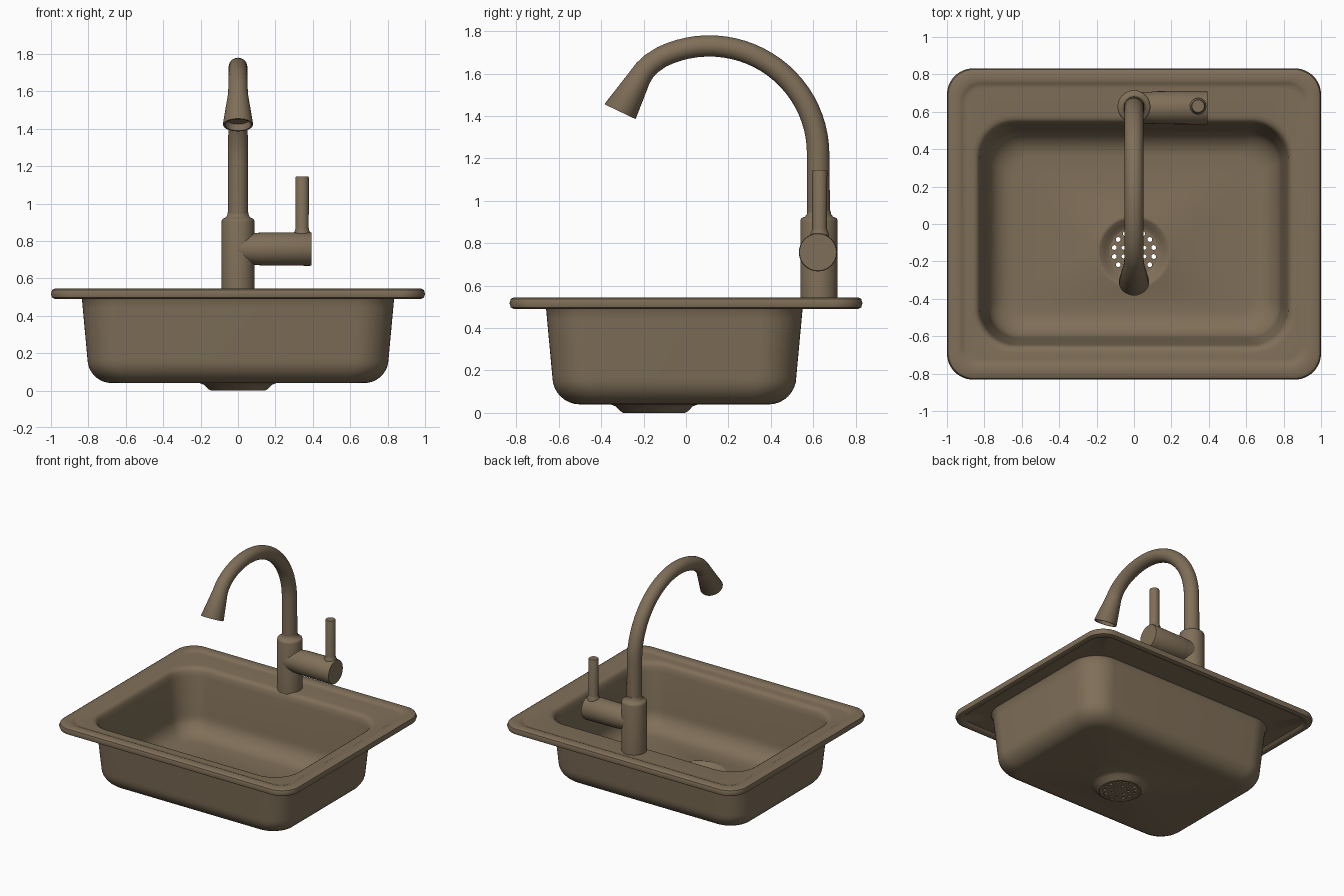
import bpy, bmesh, math
from mathutils import Vector

if "Cube" in bpy.data.objects:
    bpy.data.objects.remove(bpy.data.objects["Cube"])

metal = bpy.data.materials.new("bronze_metal")
metal.diffuse_color = (0.214, 0.159, 0.098, 1)
metal.use_nodes = True
metal.node_tree.nodes["Principled BSDF"].inputs["Base Color"].default_value = metal.diffuse_color


def finish(ob, angle=40):
    ob.data.materials.append(metal)
    bpy.ops.object.select_all(action='DESELECT')
    ob.select_set(True)
    bpy.context.view_layer.objects.active = ob
    bpy.ops.object.shade_smooth_by_angle(angle=math.radians(angle))


def loft(name, rings, loop=False):
    """Skin equal-length rings; cap the ends unless the loft loops back."""
    bm = bmesh.new()
    vs = [[bm.verts.new(p) for p in r] for r in rings]
    n = len(vs[0])
    pairs = list(zip(vs, vs[1:])) + ([(vs[-1], vs[0])] if loop else [])
    for a, b in pairs:
        for i in range(n):
            j = (i + 1) % n
            bm.faces.new((a[i], a[j], b[j], b[i]))
    if not loop:
        bm.faces.new(vs[0])
        bm.faces.new(vs[-1])
    bmesh.ops.remove_doubles(bm, verts=bm.verts, dist=1e-5)
    bmesh.ops.recalc_face_normals(bm, faces=bm.faces)
    me = bpy.data.meshes.new(name)
    bm.to_mesh(me)
    bm.free()
    ob = bpy.data.objects.new(name, me)
    bpy.context.collection.objects.link(ob)
    finish(ob)


def rounded(hx, hy, r, z, cy=0.0, seg=12):
    """Rounded rectangle ring (a circle when hx = hy = r)."""
    pts = []
    for k, (sx, sy) in enumerate(((1, 1), (-1, 1), (-1, -1), (1, -1))):
        for i in range(seg + 1):
            a = math.pi / 2 * (k + i / seg)
            pts.append((sx * (hx - r) + r * math.cos(a),
                        cy + sy * (hy - r) + r * math.sin(a), z))
    return pts


def sweep(name, stations, n=32):
    """Round section along stations of (centre, direction, radius)."""
    rings = []
    for c, t, r in stations:
        t = Vector(t).normalized()
        u = Vector((0, 1, 0)) if abs(t.x) > 0.5 else Vector((1, 0, 0))
        v = t.cross(u)
        rings.append([Vector(c) + r * (math.cos(a) * u + math.sin(a) * v)
                      for a in (2 * math.pi * i / n for i in range(n))])
    loft(name, rings)


# sink basin: one closed skin from drain, up the outside, over the rim, down inside
DY = -0.15


def drain(r, z):
    return rounded(r, r, r, z, DY)


def bowl(d, z):
    return rounded(0.835 - d, 0.605 - d, 0.2 - 0.5 * d, z, -0.055)


def rim(d, z):
    return rounded(1.0 - d, 0.832 - d, 0.14 - 0.5 * d, z)


def fillet(d0, z0, r):
    return [(d0 + r * (1 - math.cos(a)), z0 - r * math.sin(a))
            for a in (math.pi / 2 * i / 8 for i in range(9))]


outer = fillet(0.03, 0.17, 0.13)
inner = fillet(0.05, 0.20, 0.14)
rings = [drain(0.13, 0.004), drain(0.145, 0.0), drain(0.16, 0.008),
         drain(0.18, 0.03), drain(0.205, 0.04)]
rings += [bowl(d, z) for d, z in reversed(outer)]
rings += [bowl(0.005, 0.44), bowl(0, 0.495), bowl(-0.01, 0.51)]
rings += [rim(d, z) for d, z in ((0.06, 0.51), (0.045, 0.495), (0.02, 0.49), (0.006, 0.497),
                                 (0.0, 0.517), (0.006, 0.537), (0.02, 0.545), (0.065, 0.545),
                                 (0.08, 0.54), (0.09, 0.534), (0.11, 0.533))]
rings += [bowl(d, z) for d, z in ((-0.03, 0.533), (-0.012, 0.53), (0.0, 0.522),
                                  (0.01, 0.505), (0.016, 0.47))]
rings += [bowl(d, z) for d, z in inner]
rings += [drain(0.205, 0.06), drain(0.195, 0.064), drain(0.18, 0.06),
          drain(0.155, 0.03), drain(0.13, 0.018)]
loft("sink_basin", rings, loop=True)

# strainer plate with two rings of holes
cu = bpy.data.curves.new("strainer", 'CURVE')
cu.dimensions = '2D'
cu.fill_mode = 'BOTH'
cu.extrude = 0.005


def circle(x, y, r, n):
    sp = cu.splines.new('POLY')
    sp.points.add(n - 1)
    for i, p in enumerate(sp.points):
        a = 2 * math.pi * i / n
        p.co = (x + r * math.cos(a), y + r * math.sin(a), 0, 1)
    sp.use_cyclic_u = True


circle(0, 0, 0.132, 48)
for count, dist, rad in ((14, 0.108, 0.013), (8, 0.06, 0.011)):
    for k in range(count):
        a = 2 * math.pi * (k + 0.5) / count
        circle(dist * math.cos(a), dist * math.sin(a), rad, 12)
tmp = bpy.data.objects.new("strainer_curve", cu)
bpy.context.collection.objects.link(tmp)
bpy.context.view_layer.update()
me = bpy.data.meshes.new_from_object(tmp.evaluated_get(bpy.context.evaluated_depsgraph_get()))
bpy.data.objects.remove(tmp)
strainer = bpy.data.objects.new("drain_strainer", me)
strainer.location = (0, DY, 0.011)
bpy.context.collection.objects.link(strainer)
finish(strainer)

# faucet body
FY = 0.627
up = (0, 0, 1)
sweep("faucet_body", [((0, FY, z), up, r) for z, r in
                      ((0.52, 0.088), (0.905, 0.088), (0.915, 0.085), (0.92, 0.078),
                       (0.925, 0.066), (0.935, 0.058), (0.955, 0.054))])

# gooseneck spout with flared, hollow head
neck = [((0, FY - 0.002, 0.92), up, 0.054)]
for i in range(25):
    a = math.radians(116) * i / 24
    neck.append(((0, 0.11 + 0.513 * math.cos(a), 1.22 + 0.51 * math.sin(a)),
                 (0, -math.sin(a), math.cos(a)), 0.053 - 0.003 * min(1, i / 12)))
neck += [((0, -0.165, 1.645), (0, -0.80, -0.60), 0.051),
         ((0, -0.195, 1.615), (0, -0.65, -0.76), 0.052),
         ((0, -0.218, 1.582), (0, -0.50, -0.87), 0.054)]
head = (0, -0.43, -0.90)
neck += [((0, -0.309, 1.424), head, 0.081), ((0, -0.311, 1.42), head, 0.079),
         ((0, -0.311, 1.42), head, 0.07), ((0, -0.296, 1.452), head, 0.064)]
sweep("gooseneck_spout", neck)

# side valve and lever
ax = (1, 0, 0)
sweep("side_valve", [((x, 0.622, 0.757), ax, r) for x, r in
                     ((0.0, 0.084), (0.085, 0.084), (0.10, 0.086), (0.13, 0.088),
                      (0.385, 0.09), (0.392, 0.087))])
sweep("lever_handle", [((0.343, 0.63, z), up, r) for z, r in
                       ((0.80, 0.044), (0.845, 0.044), (0.855, 0.038), (0.87, 0.035),
                        (1.138, 0.036), (1.145, 0.033))], 24)
